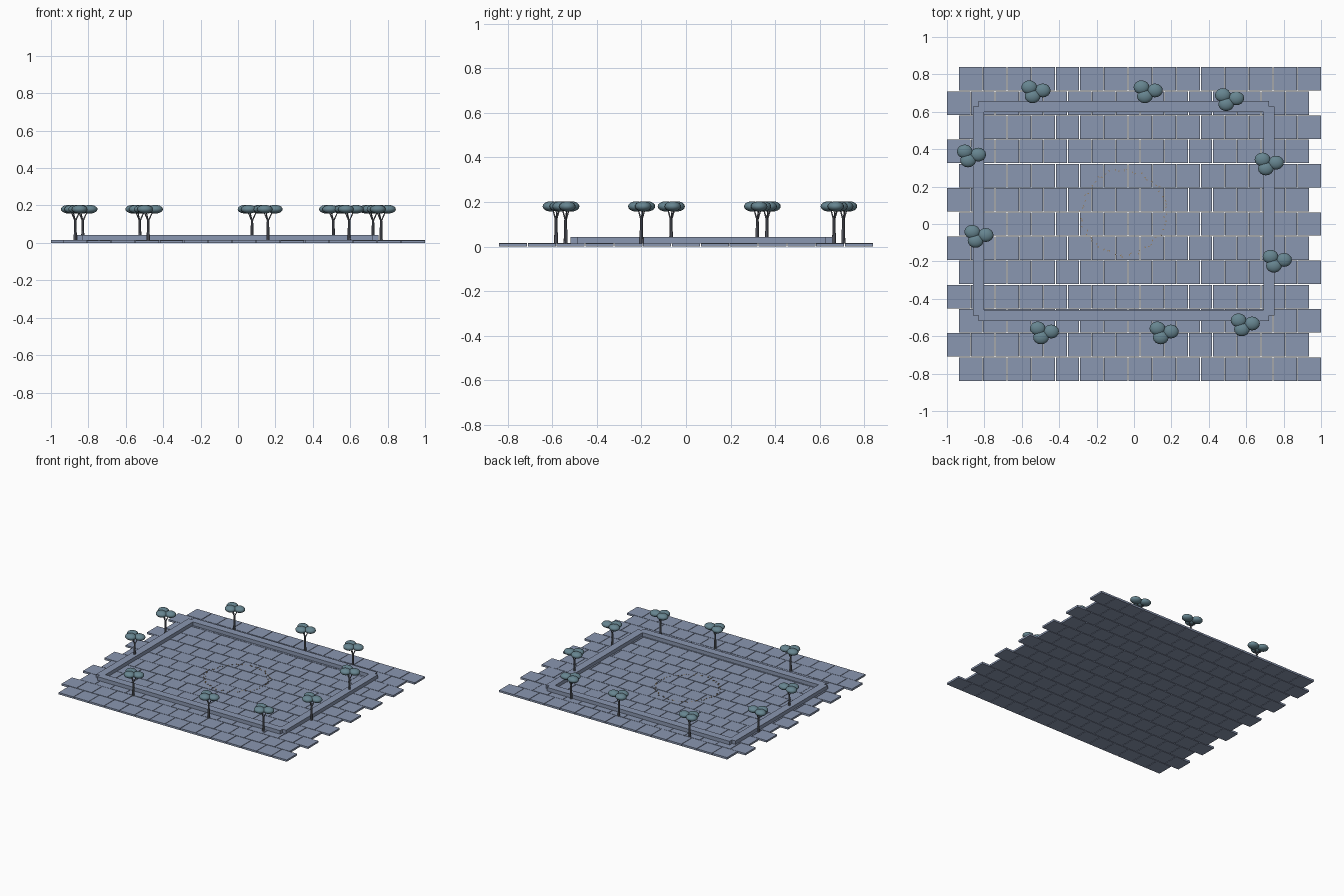
import bpy, bmesh, math, random
from mathutils import Vector, Matrix

if "Cube" in bpy.data.objects:
    bpy.data.objects.remove(bpy.data.objects["Cube"])
random.seed(4)


def material(name, rgb):
    m = bpy.data.materials.new(name)
    m.diffuse_color = (*rgb, 1)
    return m


def box(bm, c, s, rot=0):
    m = Matrix.Translation(c) @ Matrix.Rotation(rot, 4, 'Z') @ Matrix.Diagonal((*s, 1))
    bmesh.ops.create_cube(bm, size=1, matrix=m)


def limb(bm, a, b, r1, r2):
    a, b = Vector(a), Vector(b)
    d = b - a
    m = Matrix.Translation((a + b) / 2) @ d.to_track_quat('Z', 'Y').to_matrix().to_4x4()
    bmesh.ops.create_cone(bm, cap_ends=True, segments=8, radius1=r1, radius2=r2,
                          depth=d.length, matrix=m)


def finish(bm, name, mat, smooth=False):
    me = bpy.data.meshes.new(name)
    bm.to_mesh(me)
    bm.free()
    me.materials.append(mat)
    if smooth:
        for p in me.polygons:
            p.use_smooth = True
    ob = bpy.data.objects.new(name, me)
    bpy.context.collection.objects.link(ob)
    return ob


stone = material("stone", (0.15, 0.18, 0.25))
stone.diffuse_color = (0.255, 0.31, 0.44, 1)
leaf = material("leaf", (0.135, 0.235, 0.28))
bark = material("bark", (0.13, 0.14, 0.17))
straw = material("straw", (0.3, 0.2, 0.1))

# Paving: staggered courses of square slabs
P, W = 0.1293, 0.1255
bm = bmesh.new()
for row in range(13):
    shift = P / 4 if row % 2 == 0 else -P / 4
    for col in range(15):
        h = 0.0145 + random.uniform(-0.0007, 0.0007)
        box(bm, ((col - 7) * P + shift, (row - 6) * P, h / 2), (W, W, h))
finish(bm, "paving_slabs", stone)

# Low border wall: four bars meeting on their centre lines
X0, X1, Y0, Y1 = -0.831, 0.721, -0.49, 0.628
T, Z0, Z1 = 0.058, 0.013, 0.042
zc, zh = (Z0 + Z1) / 2, Z1 - Z0
for name, y in (("front_kerb", Y0), ("back_kerb", Y1)):
    bm = bmesh.new()
    box(bm, ((X0 + X1) / 2, y, zc), (X1 - X0, T, zh))
    finish(bm, name, stone)
for name, x in (("left_kerb", X0), ("right_kerb", X1)):
    bm = bmesh.new()
    box(bm, (x, (Y0 + Y1) / 2, zc), (T, Y1 - Y0, zh))
    finish(bm, name, stone)

# Ring of tiny fragments on the paving
bm = bmesh.new()
for i in range(60):
    a = math.tau * i / 60 + random.uniform(-0.04, 0.04)
    r = 0.225 + random.uniform(-0.012, 0.012)
    box(bm, (-0.055 + r * math.cos(a), 0.06 + r * math.sin(a), 0.0155),
        (0.009, 0.004, 0.004), random.uniform(0, math.pi))
finish(bm, "scattered_ring", straw)

# Trees: tapered trunk, forked branches, three flattened crowns
trees = [(-0.525, 0.706), (0.075, 0.706), (0.51, 0.664), (0.722, 0.32), (0.765, -0.2),
         (0.594, -0.54), (0.16, -0.583), (-0.48, -0.583), (-0.83, -0.067), (-0.87, 0.363)]
crowns = [(-0.035, 0.025), (0.037, 0.008), (-0.017, -0.023)]
for n, (x, y) in enumerate(trees, 1):
    bm = bmesh.new()
    limb(bm, (x, y, 0.014), (x, y, 0.125), 0.009, 0.006)
    for cx, cy in crowns:
        limb(bm, (x, y, 0.115), (x + cx * 0.7, y + cy * 0.7, 0.172), 0.004, 0.0025)
    finish(bm, f"tree_trunk_{n}", bark)
    bm = bmesh.new()
    for cx, cy in crowns:
        m = Matrix.Translation((x + cx, y + cy, 0.18)) @ Matrix.Diagonal((0.042, 0.037, 0.023, 1))
        bmesh.ops.create_uvsphere(bm, u_segments=16, v_segments=10, radius=1, matrix=m)
    finish(bm, f"tree_crown_{n}", leaf, True)

for m in bpy.data.materials:
    if m.users and not m.is_grease_pencil:
        m.use_nodes = True
        m.node_tree.nodes["Principled BSDF"].inputs["Base Color"].default_value = m.diffuse_color
